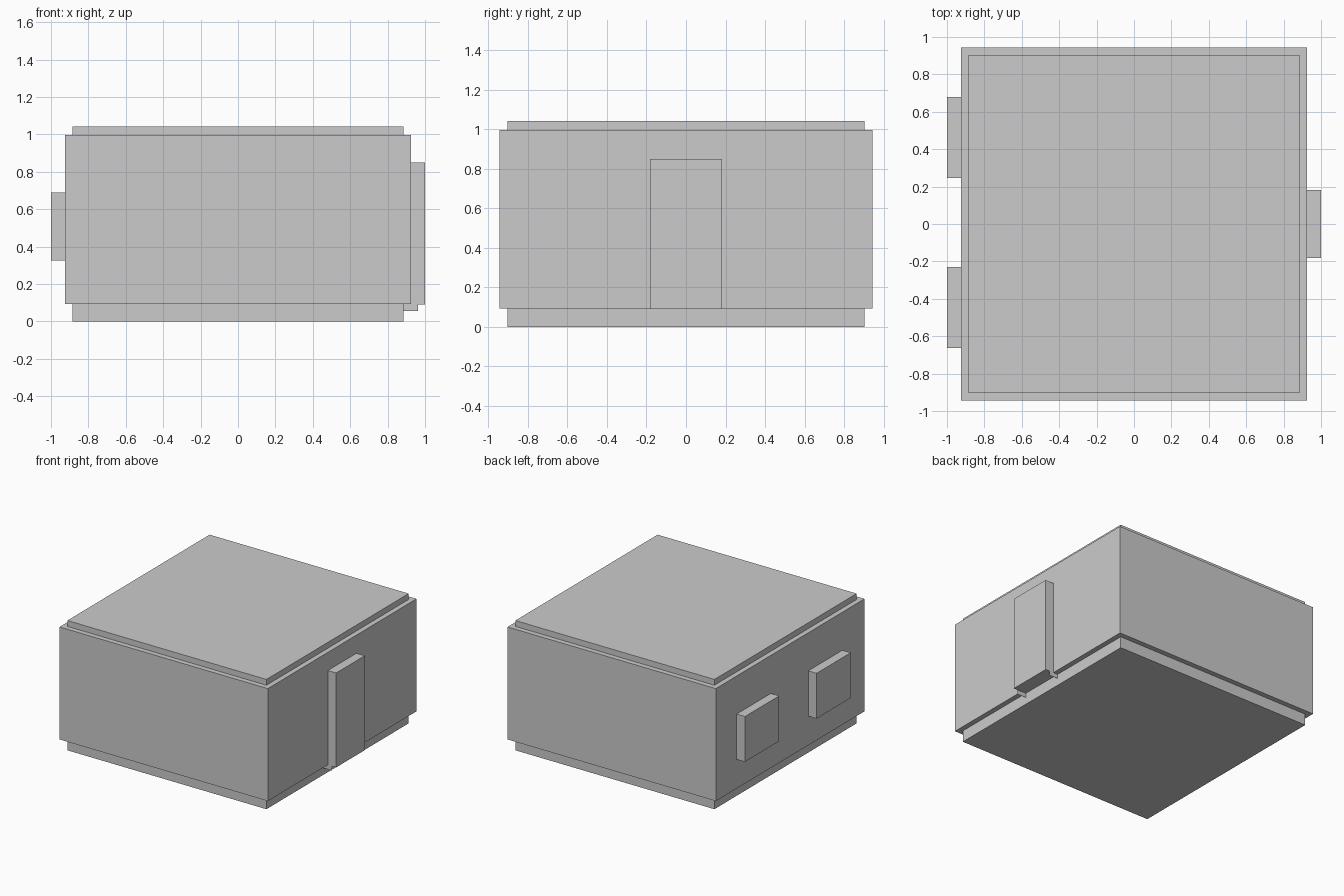
import bpy

if "Cube" in bpy.data.objects:
    bpy.data.objects.remove(bpy.data.objects["Cube"])


def mesh_object(name, verts, faces):
    mesh = bpy.data.meshes.new(name)
    mesh.from_pydata(verts, [], faces)
    obj = bpy.data.objects.new(name, mesh)
    bpy.context.collection.objects.link(obj)
    return obj


def box(name, xs, ys, zs):
    verts = [(x, y, z) for x in xs for y in ys for z in zs]
    faces = [(0, 1, 3, 2), (4, 6, 7, 5), (0, 4, 5, 1),
             (2, 3, 7, 6), (0, 2, 6, 4), (1, 5, 7, 3)]
    return mesh_object(name, verts, faces)


# Main walls
box("walls", (-0.926, 0.926), (-0.944, 0.944), (0.092, 0.996))

# Recessed plinth and raised roof slab
box("plinth", (-0.885, 0.885), (-0.903, 0.903), (0, 0.092))
box("roof_slab", (-0.885, 0.885), (-0.903, 0.903), (0.996, 1.043))

# Door on the right side
box("door", (0.926, 1.0), (-0.182, 0.182), (0.091, 0.85))

# Paper-thin flaps under the door's two sides
for name, y in (("door_flap_front", -0.182), ("door_flap_back", 0.182)):
    mesh_object(name, [(0.885, y, 0.056), (0.963, y, 0.056),
                       (0.963, y, 0.092), (0.885, y, 0.092)], [(0, 1, 2, 3)])

# Two windows on the left side
for name, ys in (("window_front", (-0.664, -0.23)), ("window_back", (0.245, 0.679))):
    box(name, (-1.0, -0.926), ys, (0.326, 0.69))
